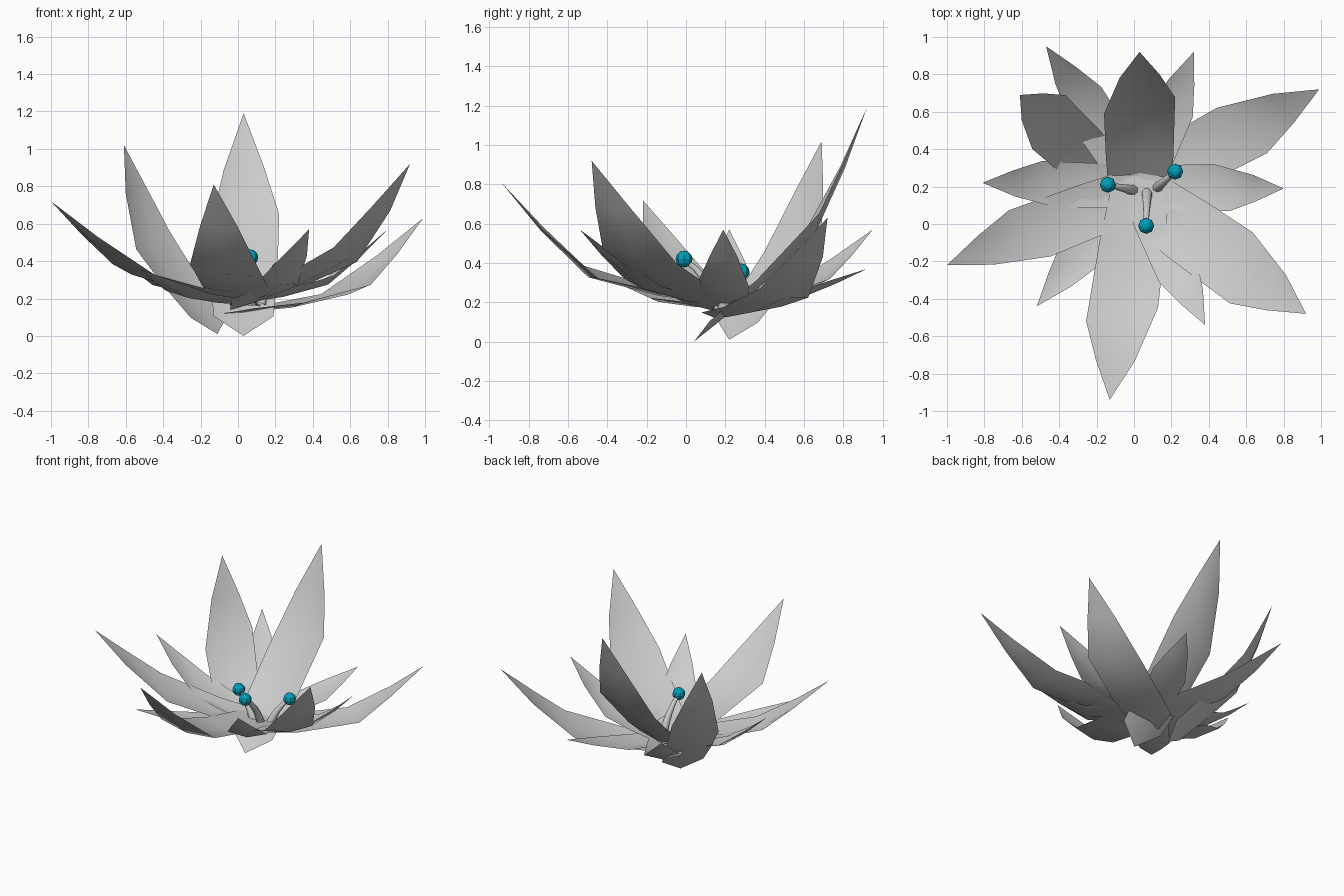
import bpy, bmesh, math
from mathutils import Vector

cube = bpy.data.objects.get("Cube")
if cube:
    bpy.data.objects.remove(cube)


def material(name, color):
    m = bpy.data.materials.new(name)
    m.use_nodes = True
    m.diffuse_color = (*color, 1)
    m.node_tree.nodes["Principled BSDF"].inputs["Base Color"].default_value = (*color, 1)
    return m


grey = material("petal grey", (0.6, 0.6, 0.6))
teal = material("anther teal", (0.0, 0.36, 0.5))


def add_mesh(name, bm, mat, smooth):
    mesh = bpy.data.meshes.new(name)
    bm.to_mesh(mesh)
    bm.free()
    mesh.materials.append(mat)
    obj = bpy.data.objects.new(name, mesh)
    bpy.context.collection.objects.link(obj)
    for p in mesh.polygons:
        p.use_smooth = smooth
    return obj


# Petal rows: position along the length, share of full width,
# share of full sag, slant of the row along the length
ROWS = [(0.09, 0.84, 0.22, 0.0), (0.3, 0.95, 0.66, 0.0),
        (0.56, 1.0, 1.0, 0.05), (0.79, 0.56, 0.56, 0.01)]


def petal(name, base, tip, half, sag, cup=0.03):
    base, tip = Vector(base), Vector(tip)
    chord = tip - base
    side = chord.cross(Vector((0, 0, 1))).normalized()
    up = side.cross(chord).normalized()
    bm = bmesh.new()
    first, last = bm.verts.new(base), bm.verts.new(tip)
    rows = []
    for t, w, drop, slant in ROWS:
        c = base + chord * t - up * sag * drop
        across = side * half * w + chord * slant
        rows.append([bm.verts.new(c + across * s + up * cup * w * abs(s))
                     for s in (-1, 0, 1)])
    for i in (0, 1):
        bm.faces.new((first, rows[0][i + 1], rows[0][i]))
        for a, b in zip(rows, rows[1:]):
            bm.faces.new((a[i], a[i + 1], b[i + 1], b[i]))
        bm.faces.new((rows[-1][i], rows[-1][i + 1], last))
    bmesh.ops.recalc_face_normals(bm, faces=bm.faces)
    if sum(f.normal.dot(up) for f in bm.faces) < 0:
        bmesh.ops.reverse_faces(bm, faces=bm.faces)
    add_mesh(name, bm, grey, True)


# Large petals
petal("back_petal", (0.03, 0.04, 0.0), (0.03, 0.92, 1.19), 0.19, 0.165, 0.04)
petal("back_right_petal", (-0.11, 0.22, 0.01), (-0.61, 0.69, 1.02), 0.165, 0.14)
petal("back_left_petal", (-0.08, 0.15, 0.12), (0.99, 0.72, 0.63), 0.17, 0.2)
petal("right_petal", (0.12, 0.21, 0.16), (-1.0, -0.22, 0.72), 0.155, 0.16)
petal("front_petal", (0.05, 0.3, 0.18), (-0.13, -0.94, 0.81), 0.185, 0.23)
petal("front_left_petal", (-0.04, 0.2, 0.14), (0.92, -0.48, 0.92), 0.19, 0.2)

# Small petals between the large ones: tip and sag
SMALL = {
    "left": ((0.8, 0.19, 0.57), 0.13), "right": ((-0.81, 0.22, 0.57), 0.13),
    "front_left": ((0.38, -0.54, 0.57), 0.13), "back_right": ((-0.47, 0.95, 0.57), 0.13),
    "back_left": ((0.32, 0.92, 0.37), 0.06), "front_right": ((-0.52, -0.44, 0.355), 0.07),
}
center = Vector((0.03, 0.2, 0.165))
for name, (tip, sag) in SMALL.items():
    out = Vector((tip[0] - center.x, tip[1] - center.y, 0)).normalized()
    petal("small_" + name + "_petal", center - out * 0.08, tip, 0.125, sag)


# Stamens: tapered bent stalk with a faceted anther on top
def stamen(name, foot, head):
    foot, head = Vector(foot), Vector(head)
    bend = foot.lerp(head, 0.3)
    bend.z = foot.z + (head.z - foot.z) * 0.65
    bm = bmesh.new()
    rings = []
    for i in range(5):
        t = i / 4
        c = foot * (1 - t) ** 2 + bend * 2 * t * (1 - t) + head * t * t
        d = ((bend - foot) * (1 - t) + (head - bend) * t).normalized()
        u = d.cross(Vector((0.3, 0.9, 0.1))).normalized()
        v = d.cross(u)
        r = 0.03 - 0.018 * t
        rings.append([bm.verts.new(c + (u * math.cos(a) + v * math.sin(a)) * r)
                      for a in (k * math.tau / 8 for k in range(8))])
    for a, b in zip(rings, rings[1:]):
        for k in range(8):
            j = (k + 1) % 8
            bm.faces.new((a[k], a[j], b[j], b[k]))
    bmesh.ops.recalc_face_normals(bm, faces=bm.faces)
    add_mesh(name + "_stalk", bm, grey, True)

    bm = bmesh.new()
    bmesh.ops.create_uvsphere(bm, u_segments=8, v_segments=6, radius=0.043)
    add_mesh(name + "_anther", bm, teal, False).location = head


stamen("front_stamen", (0.07, 0.17, 0.17), (0.065, -0.01, 0.42))
stamen("right_stamen", (0.0, 0.18, 0.17), (-0.14, 0.21, 0.355))
stamen("left_stamen", (0.12, 0.19, 0.17), (0.22, 0.28, 0.355))
